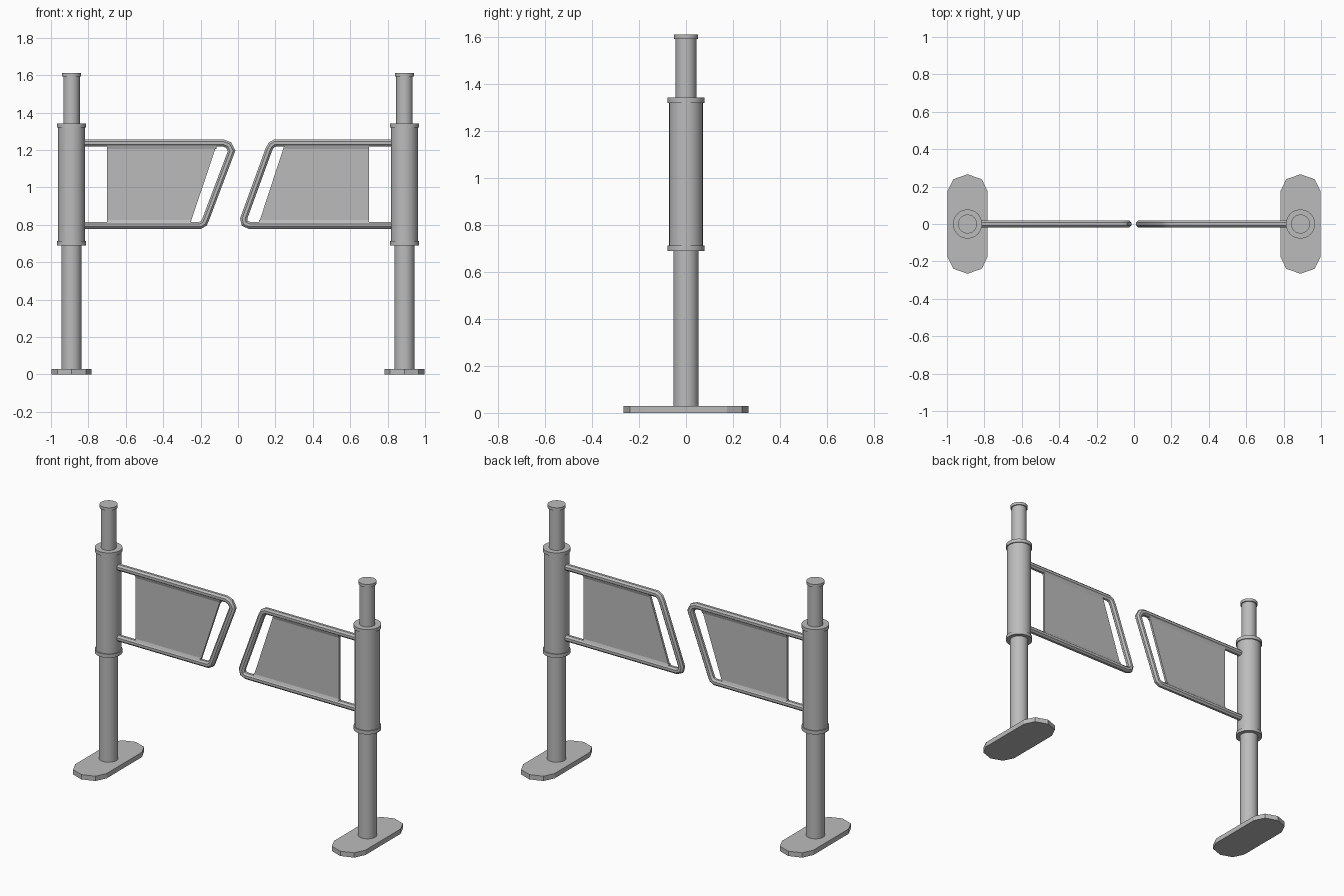
import bpy, bmesh, math
from mathutils import Vector

old = bpy.data.objects.get("Cube")
if old:
    bpy.data.objects.remove(old)

grey = bpy.data.materials.new("satin grey metal")
grey.use_nodes = True
colour = (0.5, 0.5, 0.5, 1)
grey.diffuse_color = colour
grey.node_tree.nodes["Principled BSDF"].inputs["Base Color"].default_value = colour

POST_X = 0.89


def finish(bm, name, smooth=False):
    bmesh.ops.recalc_face_normals(bm, faces=bm.faces)
    mesh = bpy.data.meshes.new(name)
    bm.to_mesh(mesh)
    bm.free()
    mesh.materials.append(grey)
    obj = bpy.data.objects.new(name, mesh)
    bpy.context.collection.objects.link(obj)
    if smooth:
        bpy.ops.object.select_all(action="DESELECT")
        obj.select_set(True)
        bpy.context.view_layer.objects.active = obj
        bpy.ops.object.shade_smooth_by_angle(angle=math.radians(35))
    return obj


def extrude(name, outline, offset):
    """Solid made from a flat outline pushed along an offset."""
    bm = bmesh.new()
    face = bm.faces.new([bm.verts.new(p) for p in outline])
    cap = bmesh.ops.extrude_face_region(bm, geom=[face], use_keep_orig=True)
    moved = [v for v in cap["geom"] if isinstance(v, bmesh.types.BMVert)]
    bmesh.ops.translate(bm, verts=moved, vec=offset)
    return finish(bm, name)


def cylinder(name, x, radius, low, high):
    bm = bmesh.new()
    bmesh.ops.create_cone(bm, cap_ends=True, segments=24, radius1=radius,
                          radius2=radius, depth=high - low)
    bmesh.ops.translate(bm, verts=bm.verts, vec=(x, 0, (low + high) / 2))
    return finish(bm, name, True)


def tube(name, path, radius, sides=8):
    """Round tube swept along a path lying in the xz plane, mitred at bends."""
    pts = [Vector((x, 0, z)) for x, z in path]
    side = Vector((0, 1, 0))
    bm = bmesh.new()
    rings = []
    for i, p in enumerate(pts):
        before = (p - pts[max(i - 1, 0)]).normalized()
        after = (pts[min(i + 1, len(pts) - 1)] - p).normalized()
        tangent = (before + after).normalized()
        bend = max(before.dot(tangent), after.dot(tangent))
        normal = side.cross(tangent) / bend
        angles = [math.tau * (k + 0.5) / sides for k in range(sides)]
        rings.append([bm.verts.new(p + radius * (math.cos(a) * side + math.sin(a) * normal))
                      for a in angles])
    for a, b in zip(rings, rings[1:]):
        for k in range(sides):
            n = (k + 1) % sides
            bm.faces.new((a[k], a[n], b[n], b[k]))
    bm.faces.new(rings[0])
    bm.faces.new(rings[-1])
    return finish(bm, name, True)


# Posts: stacked cylinders as (part, radius, bottom, top)
parts = [
    ("lower_post", 0.054, 0.03, 0.70),
    ("sleeve", 0.072, 0.70, 1.33),
    ("lower_collar", 0.078, 0.69, 0.712),
    ("upper_collar", 0.078, 1.32, 1.342),
    ("upper_post", 0.044, 1.33, 1.60),
    ("post_cap", 0.051, 1.592, 1.61),
]
for label, s in (("right", -1), ("left", 1)):
    for part, radius, low, high in parts:
        cylinder(f"{label}_{part}", s * POST_X, radius, low, high)

    # Base plate with faceted round ends
    outline = []
    for end in (1, -1):
        for k in range(5):
            a = math.pi * k / 4
            outline.append((s * POST_X + end * 0.108 * math.cos(a),
                            end * (0.174 + 0.092 * math.sin(a)), 0))
    extrude(f"{label}_base_plate", outline, (0, 0, 0.03))

# Gate wings: the slanted ends run parallel, so each wing has its own outline
TOP, BOTTOM = 1.237, 0.797
wings = {
    "right": (-1, [(-0.078, TOP), (-0.05, 1.226), (-0.034, 1.195),
                   (-0.173, 0.828), (-0.182, 0.808), (-0.203, BOTTOM)], -0.115, -0.254),
    "left": (1, [(0.197, TOP), (0.178, 1.226), (0.164, 1.2),
                 (0.03, 0.832), (0.036, 0.808), (0.06, BOTTOM)], 0.248, 0.112),
}
for label, (s, bend, top_x, low_x) in wings.items():
    hinge = s * 0.83
    tube(f"{label}_gate_frame", [(hinge, TOP)] + bend + [(hinge, BOTTOM)], 0.02)

    # Infill panel
    outer = s * 0.70
    half = 0.007
    outline = [(outer, -half, 1.225), (top_x, -half, 1.225),
               (low_x, -half, 0.81), (outer, -half, 0.81)]
    extrude(f"{label}_gate_panel", outline, (0, 2 * half, 0))

    # Tapered holder strips joining the panel to the rails
    for strip, x, rail, edge in (("top", top_x, 1.224, 1.205),
                                 ("bottom", low_x, 0.81, 0.826)):
        section = [(outer, -0.013, rail), (outer, 0.013, rail),
                   (outer, half, edge), (outer, -half, edge)]
        extrude(f"{label}_{strip}_panel_holder", section, (x - outer, 0, 0))
